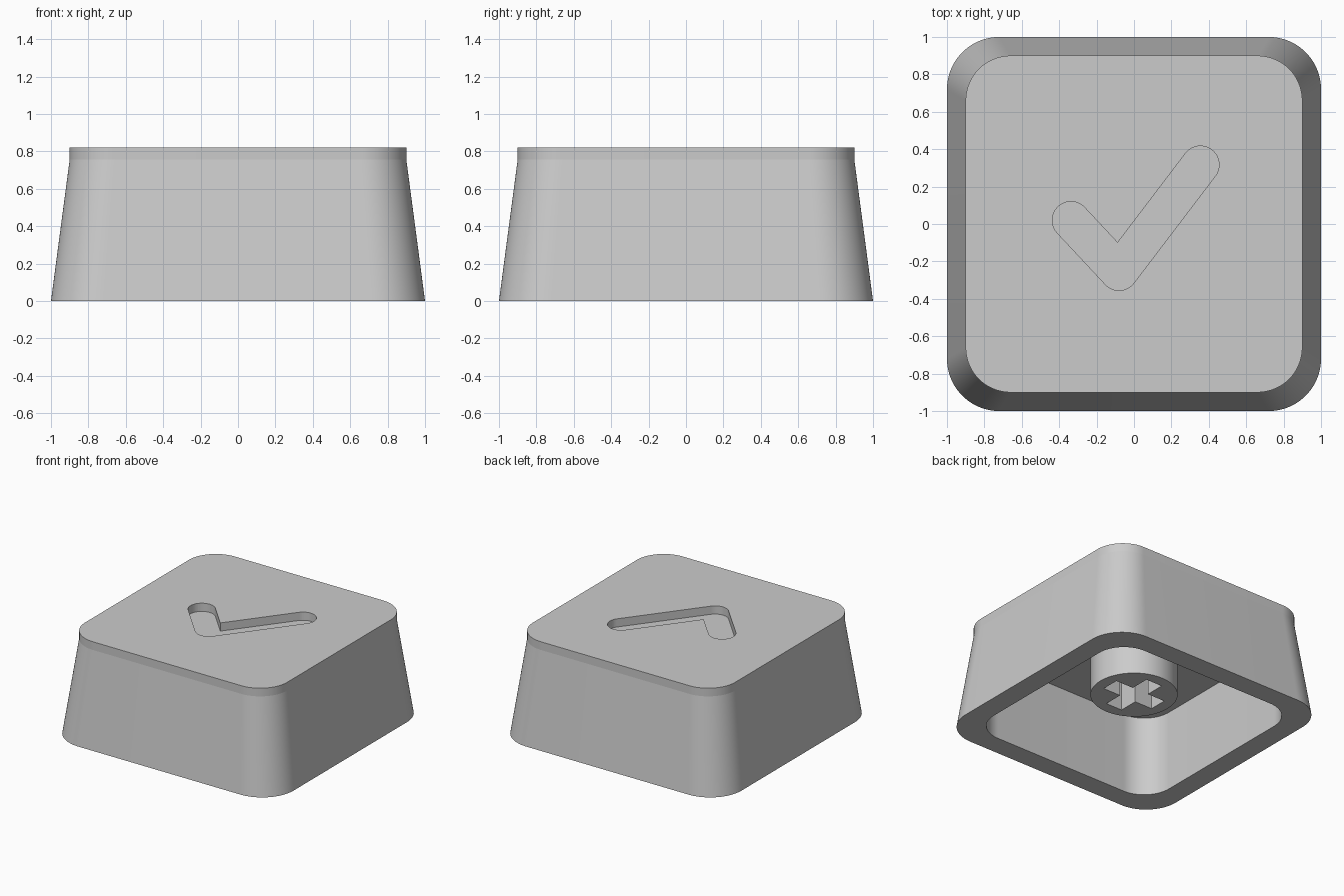
import bpy, bmesh
from math import cos, sin, pi, atan2, radians
from mathutils import Vector

cube = bpy.data.objects.get("Cube")
if cube:
    bpy.data.objects.remove(cube, do_unlink=True)

# Single plastic colour
GREY = (0.6, 0.6, 0.6, 1)
plastic = bpy.data.materials.new("grey plastic")
plastic.use_nodes = True
plastic.diffuse_color = GREY
plastic.node_tree.nodes["Principled BSDF"].inputs["Base Color"].default_value = GREY


def arc(centre, radius, start, end, steps=24):
    return [(centre[0] + radius * cos(start + (end - start) * i / steps),
             centre[1] + radius * sin(start + (end - start) * i / steps))
            for i in range(steps + 1)]


def rounded_square(half, radius):
    c = half - radius
    corners = [(c, c), (-c, c), (-c, -c), (c, -c)]
    return [p for i, k in enumerate(corners)
            for p in arc(k, radius, i * pi / 2, (i + 1) * pi / 2)]


def loft(name, sections):
    """Closed solid through (outline, height) sections, bottom to top."""
    bm = bmesh.new()
    rings = [[bm.verts.new((x, y, z)) for x, y in outline] for outline, z in sections]
    n = len(rings[0])
    for low, high in zip(rings, rings[1:]):
        for i in range(n):
            j = (i + 1) % n
            bm.faces.new((low[i], low[j], high[j], high[i]))
    bm.faces.new(rings[0][::-1])
    bm.faces.new(rings[-1])
    bmesh.ops.recalc_face_normals(bm, faces=bm.faces)
    mesh = bpy.data.meshes.new(name)
    bm.to_mesh(mesh)
    bm.free()
    obj = bpy.data.objects.new(name, mesh)
    bpy.context.collection.objects.link(obj)
    mesh.materials.append(plastic)
    return obj


def activate(obj):
    bpy.ops.object.select_all(action='DESELECT')
    obj.select_set(True)
    bpy.context.view_layer.objects.active = obj


def cut(target, cutter):
    cutter.hide_render = True
    mod = target.modifiers.new("cut", 'BOOLEAN')
    mod.operation = 'DIFFERENCE'
    mod.solver = 'EXACT'
    mod.object = cutter
    activate(target)
    bpy.ops.object.modifier_apply(modifier=mod.name)
    bpy.data.objects.remove(cutter, do_unlink=True)


# Key shell: tapered skirt with a thin straight-sided top plate
TOP, PLATE, CEILING = 0.822, 0.756, 0.645
base, crown = rounded_square(1, 0.28), rounded_square(0.9, 0.24)
shell = loft("key_shell", [(base, 0), (crown, PLATE), (crown, TOP)])

# Straight-walled hollow underside
mouth = rounded_square(0.833, 0.235)
cut(shell, loft("cavity_cutter", [(mouth, -0.1), (mouth, CEILING)]))

# Engraved tick: two round-ended strokes
R = 0.1
a, b, c = Vector((-0.337, 0.02)), Vector((-0.08, -0.255)), Vector((0.355, 0.317))
d1, d2 = atan2(*(b - a).yx), atan2(*(c - b).yx)
n1, n2 = Vector((-sin(d1), cos(d1))), Vector((-sin(d2), cos(d2)))
notch = b + (n1 + n2) * R / (1 + n1.dot(n2))
tick = (arc(b, R, d1 - pi / 2, d2 - pi / 2) + arc(c, R, d2 - pi / 2, d2 + pi / 2)
        + [tuple(notch)] + arc(a, R, d1 + pi / 2, d1 + 3 * pi / 2))
cut(shell, loft("tick_cutter", [(tick, PLATE), (tick, TOP + 0.1)]))

# Round mounting post with a cross-shaped socket
circle = arc((0, 0), 0.318, 0, 2 * pi, 96)[:-1]
post = loft("mounting_post", [(circle, 0.22), (circle, CEILING + 0.03)])
L, W = 0.228, 0.072
quarter = [(L, -W), (L, W), (W, W)]
cross = []
for turn in range(4):
    cross += quarter
    quarter = [(-y, x) for x, y in quarter]
cut(post, loft("cross_cutter", [(cross, 0.1), (cross, CEILING)]))

# Smooth rounded walls, crisp rims
for obj in (shell, post):
    activate(obj)
    bpy.ops.object.shade_smooth_by_angle(angle=radians(5))
